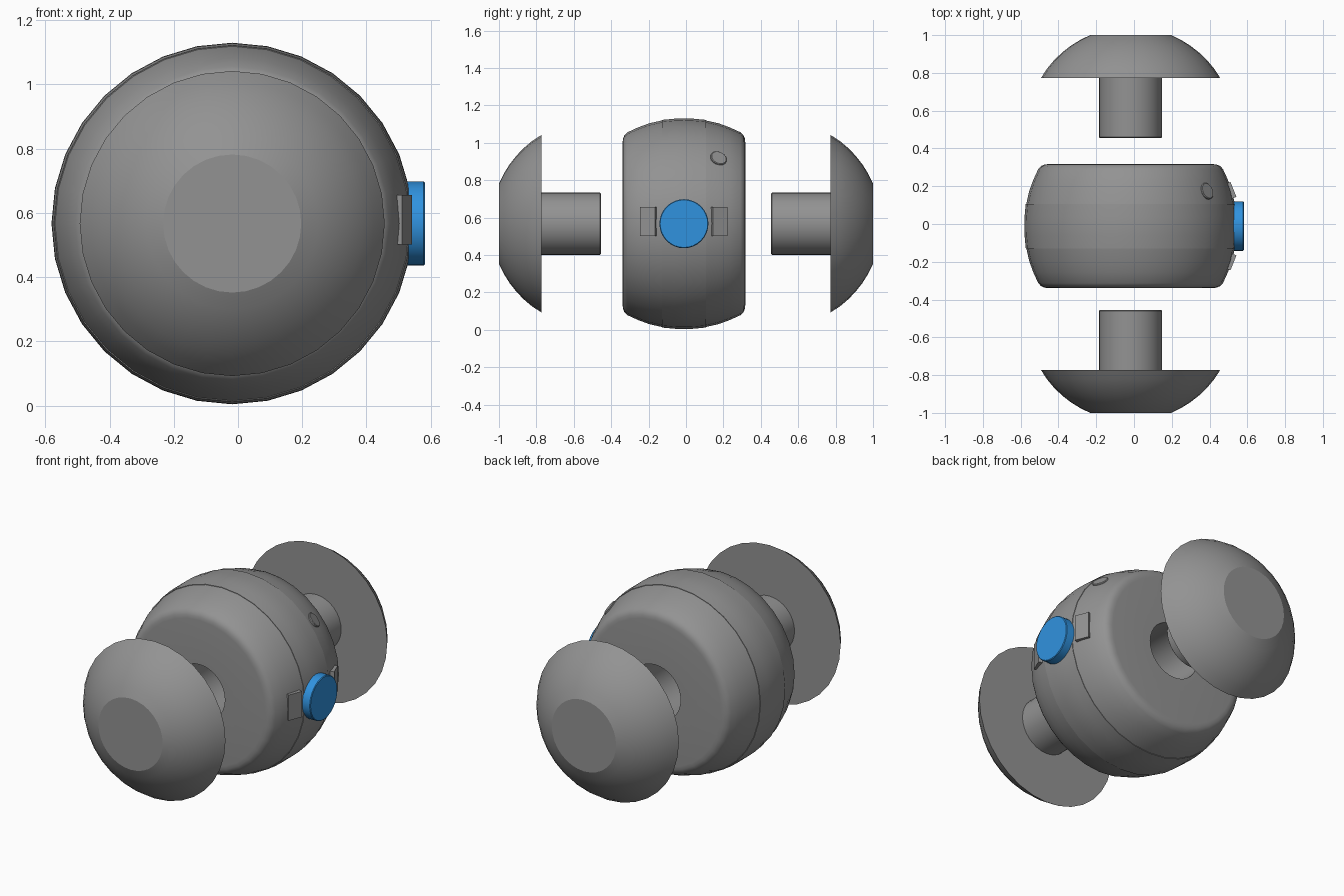
import bpy, bmesh, math
from mathutils import Vector, Matrix

if "Cube" in bpy.data.objects:
    bpy.data.objects.remove(bpy.data.objects["Cube"])

C = Vector((-0.018, -0.011, 0.567))   # body centre
SEG = 32


def material(name, rgb):
    m = bpy.data.materials.new(name)
    m.diffuse_color = (*rgb, 1)
    m.use_nodes = True
    m.node_tree.nodes["Principled BSDF"].inputs["Base Color"].default_value = m.diffuse_color
    return m


grey = material("dark_grey", (0.29, 0.29, 0.29))
blue = material("button_blue", (0.03, 0.29, 0.74))


def finish(bm, name, angle=30, mat=grey):
    bmesh.ops.recalc_face_normals(bm, faces=bm.faces[:])
    me = bpy.data.meshes.new(name)
    bm.to_mesh(me)
    bm.free()
    ob = bpy.data.objects.new(name, me)
    bpy.context.collection.objects.link(ob)
    me.materials.append(mat)
    bpy.ops.object.select_all(action='DESELECT')
    bpy.context.view_layer.objects.active = ob
    ob.select_set(True)
    bpy.ops.object.shade_smooth_by_angle(angle=math.radians(angle))
    return ob


def lathe(name, profile, origin, axis=(0, 1, 0), closed=False, angle=30, mat=grey):
    """Spin (radius, height) points about an axis through origin."""
    bm = bmesh.new()
    rot = Vector(axis).to_track_quat('Z', 'Y').to_matrix()
    rings = []
    for r, h in profile:
        n = 1 if r == 0 else SEG
        rings.append([bm.verts.new(Vector(origin) + rot @ Vector((
            r * math.cos(2 * math.pi * i / SEG), r * math.sin(2 * math.pi * i / SEG), h)))
            for i in range(n)])
    pairs = list(zip(rings, rings[1:]))
    if closed:
        pairs.append((rings[-1], rings[0]))
    for a, b in pairs:
        for i in range(SEG):
            j = (i + 1) % SEG
            quad = [a[i % len(a)], a[j % len(a)], b[j % len(b)], b[i % len(b)]]
            bm.faces.new(list(dict.fromkeys(quad)))
    return finish(bm, name, angle, mat)


def disc(r, h0, h1, bevel=0.004):
    return [(0, h0), (r, h0), (r, h1 - bevel), (r - bevel, h1), (0, h1)]


# body: barrel with a bore along y and a slightly raised middle band
half = [(0.563, 0.0), (0.5615, 0.05), (0.555, 0.118), (0.552, 0.118), (0.537, 0.185),
        (0.515, 0.245), (0.489, 0.302), (0.474, 0.318), (0.455, 0.326),
        (0.435, 0.328), (0.168, 0.328)]
body_profile = [(r, -h) for r, h in reversed(half)] + half[1:]
lathe("body", body_profile, C, closed=True)

# domed end knobs with plugs, front and back
R, c = 0.554, 0.489
a0, a1 = math.asin(0.475 / R), math.asin(0.215 / R)
dome = [(R * math.sin(a0 + (a1 - a0) * i / 6), c + R * math.cos(a0 + (a1 - a0) * i / 6))
        for i in range(7)]
plug = [(0, 0.455), (0.162, 0.455), (0.167, 0.46), (0.167, 0.772)]
for side, name in ((-1, "front_knob"), (1, "back_knob")):
    lathe(name, plug + [(0.475, 0.772)] + dome[1:] + [(0, 1.0)],
          (C.x, 0, C.z), axis=(0, side, 0), angle=15)

# blue side button
lathe("button", disc(0.131, 0.50, 0.6), C, axis=(1, 0, 0), mat=blue)

# small round stud on the shoulder
lathe("round_stud", disc(0.045, 0.52, 0.572), C, axis=(0.408, 0.187, 0.353))

# rectangular pads either side of the button
for side, name in ((-1, "front_pad"), (1, "back_pad")):
    bm = bmesh.new()
    m = (Matrix.Translation(C + Vector((0.526, side * 0.187, 0.012)))
         @ Matrix.Rotation(side * math.radians(22), 4, 'Z')
         @ Matrix.Diagonal((0.04, 0.085, 0.155, 1)))
    bmesh.ops.create_cube(bm, size=1, matrix=m)
    finish(bm, name)
